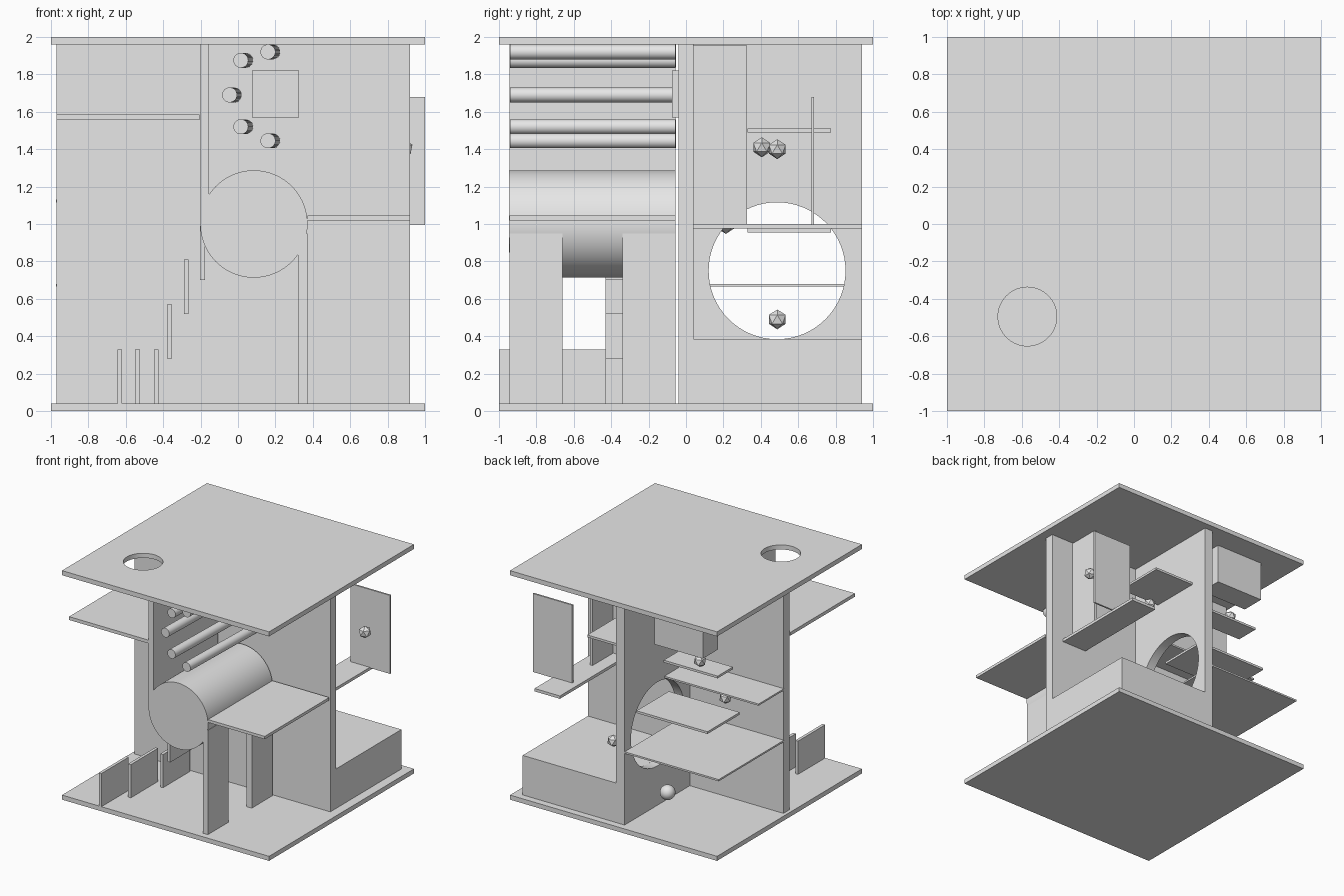
import bpy, math
from mathutils import Vector

if "Cube" in bpy.data.objects:
    bpy.data.objects.remove(bpy.data.objects["Cube"])

grey = bpy.data.materials.new("light grey")
grey.use_nodes = True
grey.diffuse_color = (0.8, 0.8, 0.8, 1)
grey.node_tree.nodes["Principled BSDF"].inputs["Base Color"].default_value = (0.8, 0.8, 0.8, 1)


def finish(name):
    ob = bpy.context.object
    ob.name = name
    ob.data.materials.append(grey)
    return ob


def box(name, x, y, z):
    """Box from (low, high) ranges on each axis."""
    bpy.ops.mesh.primitive_cube_add(size=1, location=[sum(r) / 2 for r in (x, y, z)])
    ob = finish(name)
    ob.scale = [r[1] - r[0] for r in (x, y, z)]
    bpy.ops.object.transform_apply(location=False, rotation=False)
    return ob


def rod(name, start, end, radius, sides=48):
    a, b = Vector(start), Vector(end)
    bpy.ops.mesh.primitive_cylinder_add(vertices=sides, radius=radius, depth=(b - a).length,
                                        location=(a + b) / 2)
    ob = finish(name)
    ob.rotation_euler = (b - a).to_track_quat('Z', 'Y').to_euler()
    bpy.ops.object.shade_smooth_by_angle(angle=math.radians(30))
    return ob


def cut_hole(target, start, end, radius):
    cutter = rod(target.name + "_cutter", start, end, radius, 64)
    cutter.hide_render = True
    mod = target.modifiers.new("hole", 'BOOLEAN')
    mod.operation = 'DIFFERENCE'
    mod.solver = 'EXACT'
    mod.object = cutter
    bpy.context.view_layer.objects.active = target
    bpy.ops.object.modifier_apply(modifier="hole")
    bpy.data.objects.remove(cutter)


FRONT = (-0.945, -0.055)     # depth of the front rooms
BACK = (0.04, 0.94)          # depth of the back rooms
STOREY = (0.04, 1.96)
LEFT_END, RIGHT_END = -0.97, 0.92
WALL = (-0.065, 0.017)

# Floor and roof with round skylight
box("floor_plate", (-1, 1), (-1, 1), (0, 0.04))
roof = box("roof_plate", (-1, 1), (-1, 1), (1.96, 2))
cut_hole(roof, (-0.57, -0.495, 1.8), (-0.57, -0.495, 2.2), 0.157)

# Crossing walls, the rear one with a round opening
box("main_wall", (LEFT_END, RIGHT_END), (-0.04, 0.04), STOREY)
rear_wall = box("rear_wall", WALL, BACK, STOREY)
cut_hole(rear_wall, (-0.5, 0.487, 0.75), (0.5, 0.487, 0.75), 0.366)

# Front rooms: drum, supports and shelves
rod("drum", (0.085, FRONT[0], 1.0), (0.085, FRONT[1], 1.0), 0.287, 96)
box("upper_partition", (-0.202, -0.155), FRONT, (1.0, 1.96))
for i, y in enumerate([(-0.945, -0.66), (-0.34, -0.055)]):
    box(f"drum_support_{i}", (0.322, 0.371), y, (0.04, 0.95))
box("front_high_shelf", (LEFT_END, -0.205), FRONT, (1.556, 1.585))
box("front_low_shelf", (0.372, RIGHT_END), FRONT, (1.02, 1.045))
box("wall_box", (0.075, 0.325), (-0.075, -0.03), (1.57, 1.82))

# Stepped upright panels: x, front edge, bottom
panels = [(-0.645, -1.0, 0.04), (-0.55, -0.73, 0.04), (-0.45, -0.43, 0.04),
          (-0.38, -0.43, 0.28), (-0.29, -0.43, 0.52), (-0.202, -0.43, 0.70)]
for i, (x, y, z) in enumerate(panels):
    box(f"step_panel_{i}", (x, x + 0.026), (y, y + 0.375), (z, z + 0.29))

# Fan of five slightly slanted rods
for i, (x, z) in enumerate([(0.16, 1.92), (0.015, 1.875), (-0.045, 1.69),
                            (0.015, 1.52), (0.16, 1.445)]):
    rod(f"rod_{i}", (x, -0.94, z), (x + 0.025, FRONT[1], z), 0.04, 32)

# Back room on the +x side
box("rear_block", (WALL[1], RIGHT_END), BACK, (0.04, 0.385))
box("rear_long_shelf", (0.56, 0.805), BACK, (0.975, 1.0))
box("rear_screen", (0.62, 1.0), (0.67, 0.685), (0.995, 1.68))
box("rear_divider", (0.675, 0.7), (0.04, 0.326), (1.0, 1.955))
box("rear_wall_shelf", (WALL[1], 0.41), (0.33, 0.775), (1.49, 1.51))

# Back room on the -x side
box("wide_shelf", (-0.974, WALL[0]), BACK, (0.665, 0.68))
box("middle_shelf", (-0.75, WALL[0]), (0.33, 0.775), (0.955, 0.975))
box("narrow_shelf", (-0.974, WALL[0]), (0.04, 0.39), (1.115, 1.13))
box("floating_shelf", (-0.766, -0.245), (0.447, 0.657), (1.4, 1.42))
box("hanging_box", (-0.716, -0.25), (0.58, 0.79), (1.61, 1.96))

# Small faceted balls
for i, p in enumerate([(0.885, 0.488, 1.4), (0.17, 0.405, 1.41), (0.36, 0.488, 0.49),
                       (-0.548, 0.59, 1.47), (-0.53, 0.213, 1.0)]):
    bpy.ops.mesh.primitive_ico_sphere_add(subdivisions=1, radius=0.053, location=p)
    finish(f"ball_{i}")

# Smooth ball near the floor
bpy.ops.mesh.primitive_uv_sphere_add(segments=32, ring_count=16, radius=0.062,
                                     location=(-0.164, 0.488, 0.18))
finish("smooth_ball")
bpy.ops.object.shade_smooth()
